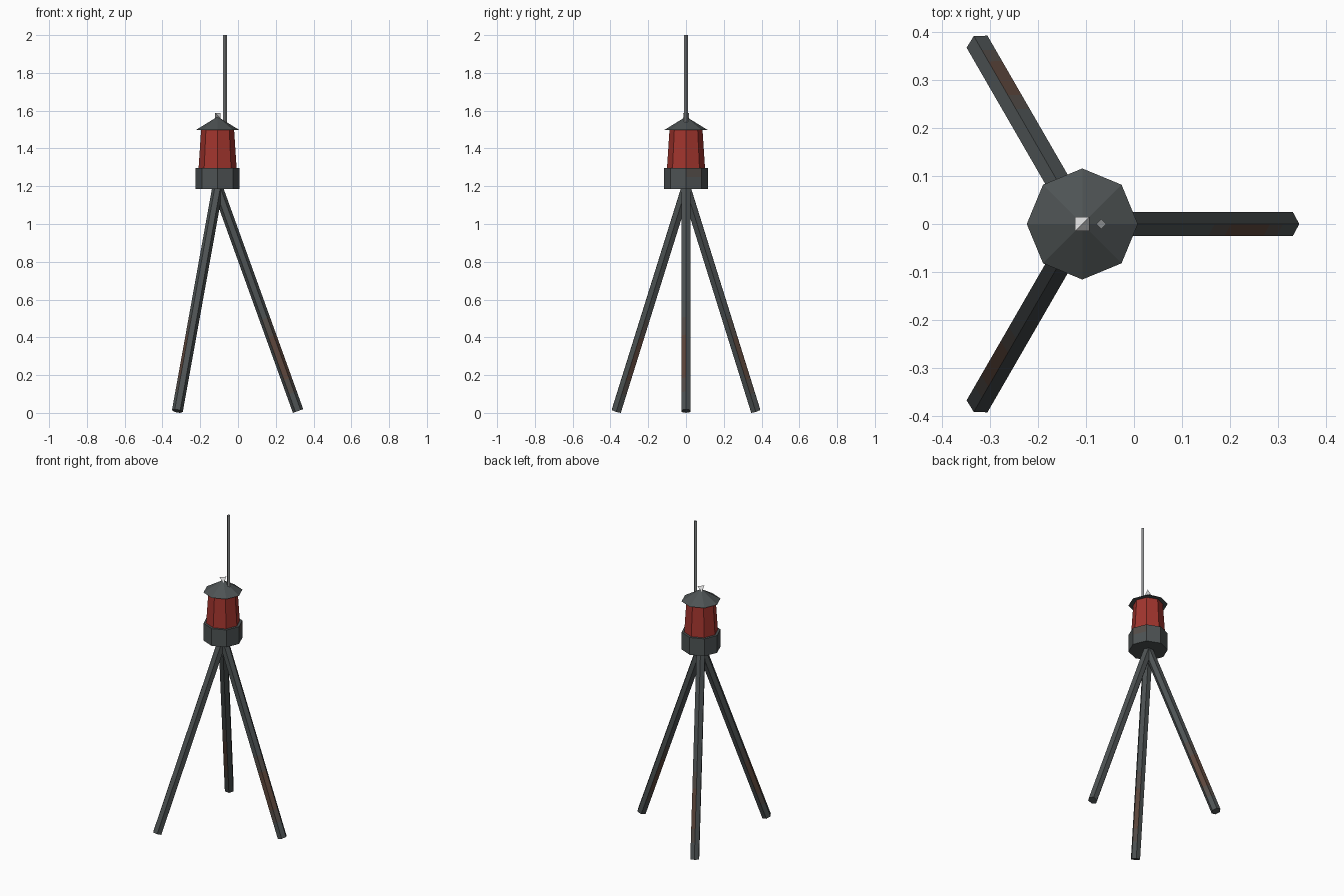
import bpy, bmesh
from math import radians, sin, cos, tau
from mathutils import Matrix

cube = bpy.data.objects.get("Cube")
if cube:
    bpy.data.objects.remove(cube, do_unlink=True)


def material(name, r, g, b):
    m = bpy.data.materials.new(name)
    m.diffuse_color = (r, g, b, 1)
    m.use_nodes = True
    bsdf = m.node_tree.nodes["Principled BSDF"]
    bsdf.inputs["Base Color"].default_value = (r, g, b, 1)
    bsdf.inputs["Roughness"].default_value = 0.8
    return m


GREY = material("dark grey metal", 0.075, 0.086, 0.088)
RUST = material("rust", 0.11, 0.062, 0.045)
STAIN = material("faint rust", 0.088, 0.074, 0.066)
RED = material("red glass", 0.36, 0.035, 0.027)
STEEL = material("antenna steel", 0.25, 0.26, 0.265)
WHITE = material("white finial", 0.75, 0.75, 0.75)


def add_object(name, bm, mats, matrix):
    bmesh.ops.recalc_face_normals(bm, faces=bm.faces)
    mesh = bpy.data.meshes.new(name)
    bm.to_mesh(mesh)
    bm.free()
    for m in mats:
        mesh.materials.append(m)
    obj = bpy.data.objects.new(name, mesh)
    obj.matrix_world = matrix
    bpy.context.collection.objects.link(obj)
    return obj


def prism(name, profile, sides, mats, matrix, rule=lambda ring, side: 0):
    """Closed faceted solid from (radius, height) rings; rule picks the material."""
    bm = bmesh.new()
    rings = [[bm.verts.new((r * cos(tau * k / sides), r * sin(tau * k / sides), z))
              for k in range(sides)] for r, z in profile]
    for i in range(len(rings) - 1):
        for k in range(sides):
            n = (k + 1) % sides
            f = bm.faces.new((rings[i][k], rings[i][n], rings[i + 1][n], rings[i + 1][k]))
            f.material_index = rule(i, k)
    bm.faces.new(rings[0][::-1])
    bm.faces.new(rings[-1])
    bmesh.ops.remove_doubles(bm, verts=bm.verts, dist=0.0001)
    return add_object(name, bm, mats, matrix)


AXIS_X = -0.108
centre = Matrix.Translation((AXIS_X, 0, 0))

# Lamp housing: base collar with a stain on one upper panel, red lens, roof
prism("lamp_base", [(0.116, 1.185), (0.116, 1.25), (0.116, 1.297)], 8, [GREY, STAIN],
      centre, lambda ring, side: int(ring == 1 and side == 0))
prism("lamp_lens", [(0.101, 1.29), (0.087, 1.505)], 8, [RED], centre)
prism("lamp_roof", [(0.116, 1.497), (0.0005, 1.568)], 8, [GREY], centre)

# Antenna rod through the roof
prism("antenna", [(0.0105, 1.52), (0.0105, 2.0)], 4, [STEEL],
      Matrix.Translation((AXIS_X + 0.04, 0, 0)))

# Finial: small tetrahedron with crossed top and bottom edges
bm = bmesh.new()
h = 0.0148
a, b, c, d = [bm.verts.new(p) for p in
              ((h, h, h), (-h, -h, h), (-h, h, -h), (h, -h, -h))]
for tri in ((a, b, c), (a, d, b), (a, c, d), (b, d, c)):
    bm.faces.new(tri)
add_object("roof_finial", bm, [WHITE], Matrix.Translation((AXIS_X, 0, 1.574)))

# Three six-sided legs, rusted on some sides near the foot
TILT, SPREAD, LEG_R = radians(19.85), 0.426, 0.029


def leg_rust(ring, side):
    if side in (2, 4, 5):
        return (0, 2, 1, 1, 2, 0)[ring]
    return 0


leg_profile = [(LEG_R, z) for z in (0, 0.1, 0.18, 0.3, 0.42, 0.52, 1.265)]
for i, name in enumerate(("left_leg", "back_right_leg", "front_right_leg")):
    place = (centre @ Matrix.Rotation(i * tau / 3, 4, "Z")
             @ Matrix.Translation((SPREAD, 0, LEG_R * sin(TILT)))
             @ Matrix.Rotation(-TILT, 4, "Y"))
    prism(name, leg_profile, 6, [GREY, RUST, STAIN], place, leg_rust)
